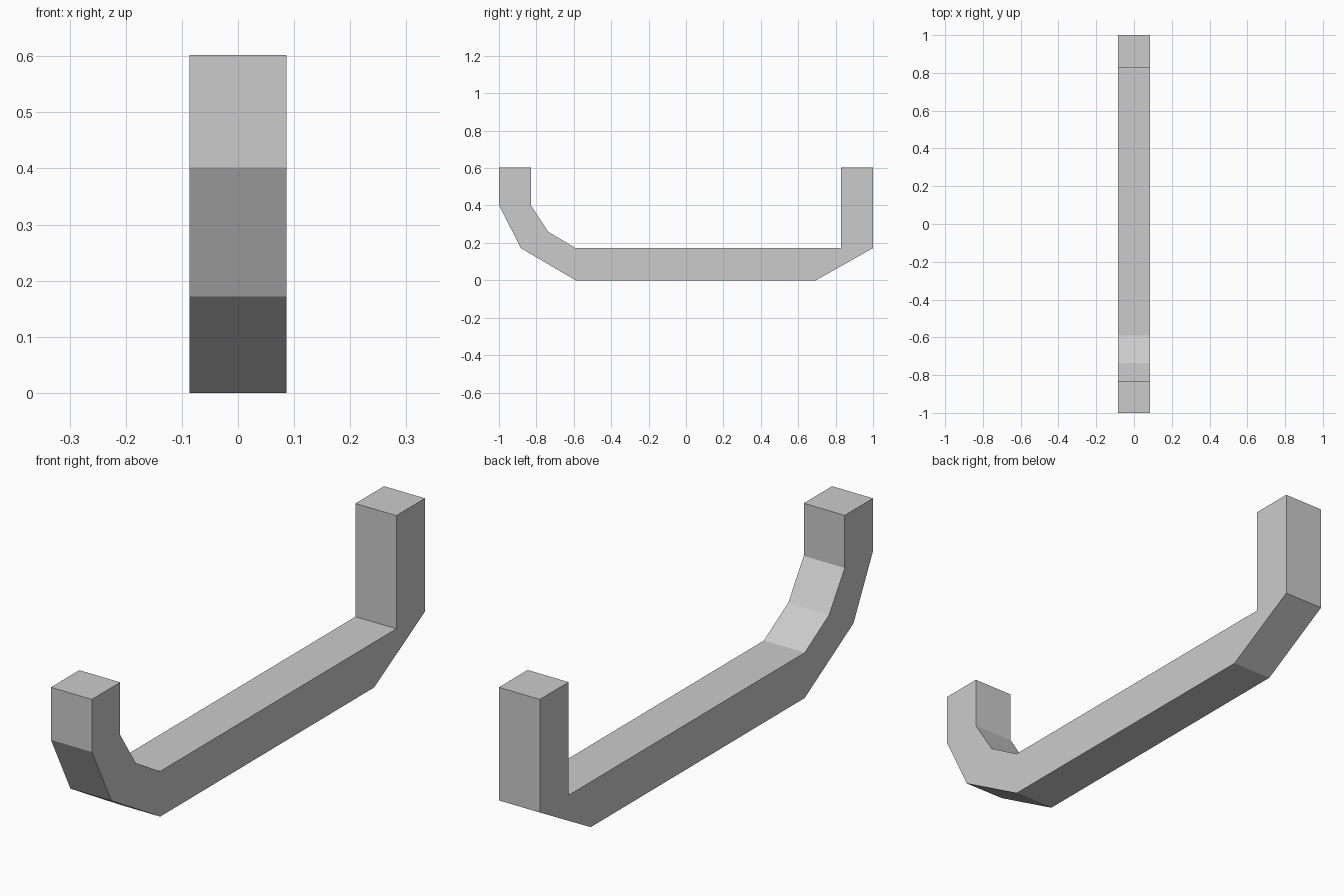
import bpy
import bmesh

if "Cube" in bpy.data.objects:
    bpy.data.objects.remove(bpy.data.objects["Cube"])

HALF_WIDTH = 0.086

# One flat grey for the whole bar
grey = bpy.data.materials.new("plain grey")
grey.diffuse_color = (0.6, 0.6, 0.6, 1.0)
grey.use_nodes = True
grey.node_tree.nodes["Principled BSDF"].inputs["Base Color"].default_value = grey.diffuse_color

# Side outline (y, z): underside from back to front, then the inner side
outline = [
    (1.0, 0.602), (1.0, 0.172), (0.695, 0.0),          # back post, bevelled corner
    (-0.59, 0.0), (-0.883, 0.172), (-1.0, 0.402),      # underside, front bend
    (-1.0, 0.602), (-0.83, 0.602),                     # front post top
    (-0.83, 0.402), (-0.737, 0.26), (-0.59, 0.172),    # inner front bend
    (0.828, 0.172), (0.828, 0.602),                    # bar top, back post
]

# Extrude the outline across the width
bm = bmesh.new()
face = bm.faces.new([bm.verts.new((-HALF_WIDTH, y, z)) for y, z in outline])
extruded = bmesh.ops.extrude_face_region(bm, geom=[face])["geom"]
moved = [v for v in extruded if isinstance(v, bmesh.types.BMVert)]
bmesh.ops.translate(bm, verts=moved, vec=(2 * HALF_WIDTH, 0, 0))

# Close the starting side if the extrusion removed it
edges = [e for e in bm.edges if e.is_boundary]
if edges:
    bmesh.ops.holes_fill(bm, edges=edges, sides=0)
bmesh.ops.recalc_face_normals(bm, faces=bm.faces[:])

mesh = bpy.data.meshes.new("bent_bar")
bm.to_mesh(mesh)
bm.free()
mesh.materials.append(grey)
bar = bpy.data.objects.new("bent_bar", mesh)
bpy.context.collection.objects.link(bar)
